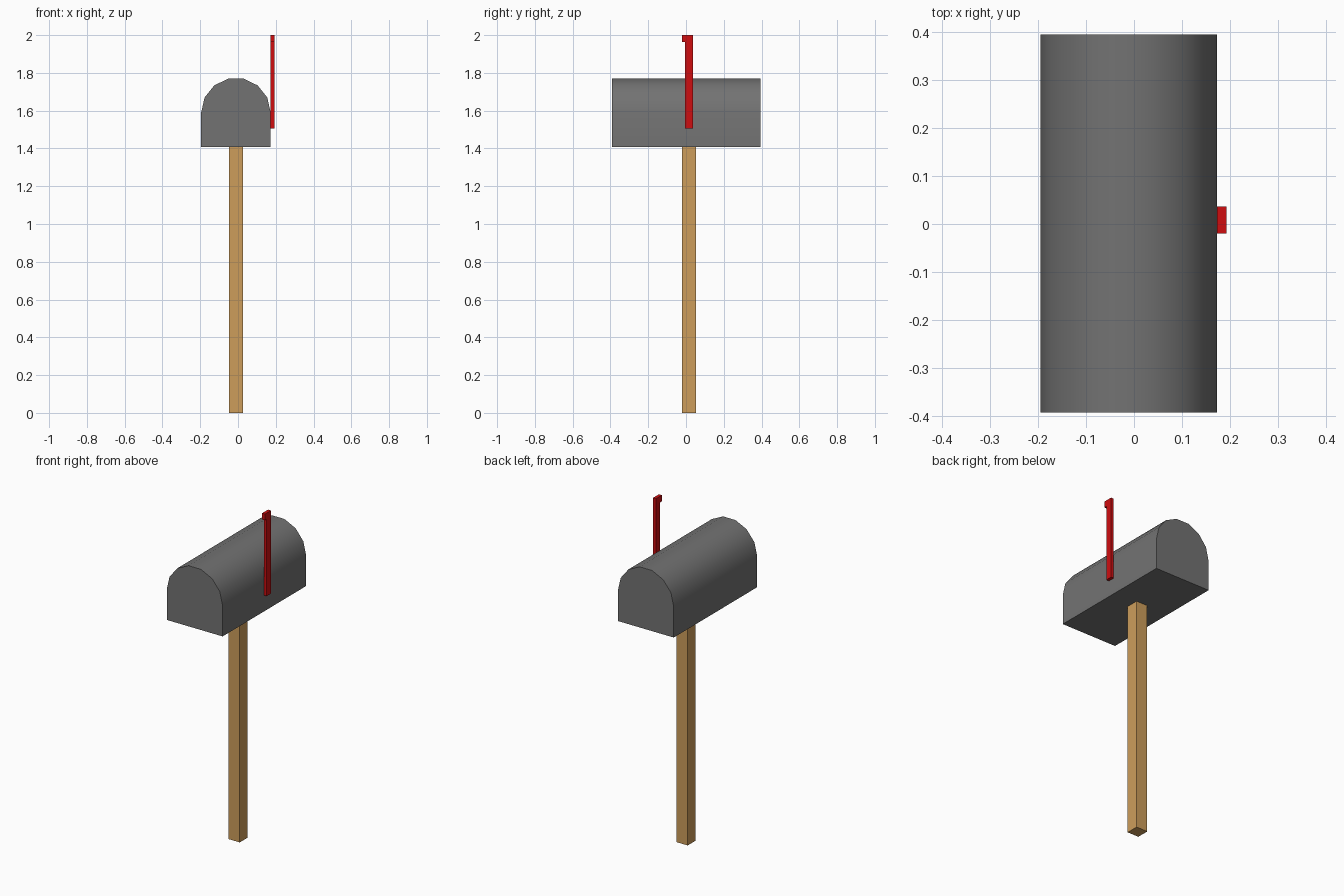
import bpy, bmesh, math

if "Cube" in bpy.data.objects:
    bpy.data.objects.remove(bpy.data.objects["Cube"])

def material(name, rgb):
    m = bpy.data.materials.new(name)
    m.diffuse_color = (*rgb, 1)
    m.use_nodes = True
    m.node_tree.nodes["Principled BSDF"].inputs["Base Color"].default_value = m.diffuse_color
    return m

grey = material("grey metal", (0.17, 0.17, 0.17))
wood = material("wood", (0.61, 0.34, 0.105))
red = material("flag red", (0.62, 0.004, 0.005))

def extrude(name, points, offset, mat):
    """Extrude a closed outline of 3D points along an offset."""
    bm = bmesh.new()
    face = bm.faces.new([bm.verts.new(p) for p in points])
    new = bmesh.ops.extrude_face_region(bm, geom=[face])["geom"]
    bmesh.ops.translate(bm, vec=offset,
                        verts=[v for v in new if isinstance(v, bmesh.types.BMVert)])
    bmesh.ops.recalc_face_normals(bm, faces=bm.faces)
    me = bpy.data.meshes.new(name)
    bm.to_mesh(me)
    bm.free()
    ob = bpy.data.objects.new(name, me)
    bpy.context.collection.objects.link(ob)
    me.materials.append(mat)
    return ob

CX = -0.011

# Post: square timber
h = 0.0375
extrude("post", [(CX + sx * h, 0.016 + sy * h, 0)
                 for sx, sy in ((-1, -1), (1, -1), (1, 1), (-1, 1))],
        (0, 0, 1.41), wood)

# Mailbox body: flat base with a seven-sided arched roof
R, SPRING, BASE = 0.184, 1.59, 1.408
outline = [(CX - R, -0.392, BASE), (CX + R, -0.392, BASE)]
outline += [(CX + R * math.cos(math.pi * i / 7), -0.392,
             SPRING + R * math.sin(math.pi * i / 7)) for i in range(8)]
body = extrude("mailbox_body", outline, (0, 0.786, 0), grey)
bpy.context.view_layer.objects.active = body
body.select_set(True)
bpy.ops.object.shade_smooth_by_angle(angle=math.radians(30))

# Signal flag: upright arm with a small hooked tip
flag = [(-0.004, 1.505), (0.036, 1.505), (0.036, 2.0),
        (-0.020, 2.0), (-0.020, 1.963), (-0.004, 1.963)]
extrude("signal_flag", [(0.173, y, z) for y, z in flag], (0.019, 0, 0), red)
